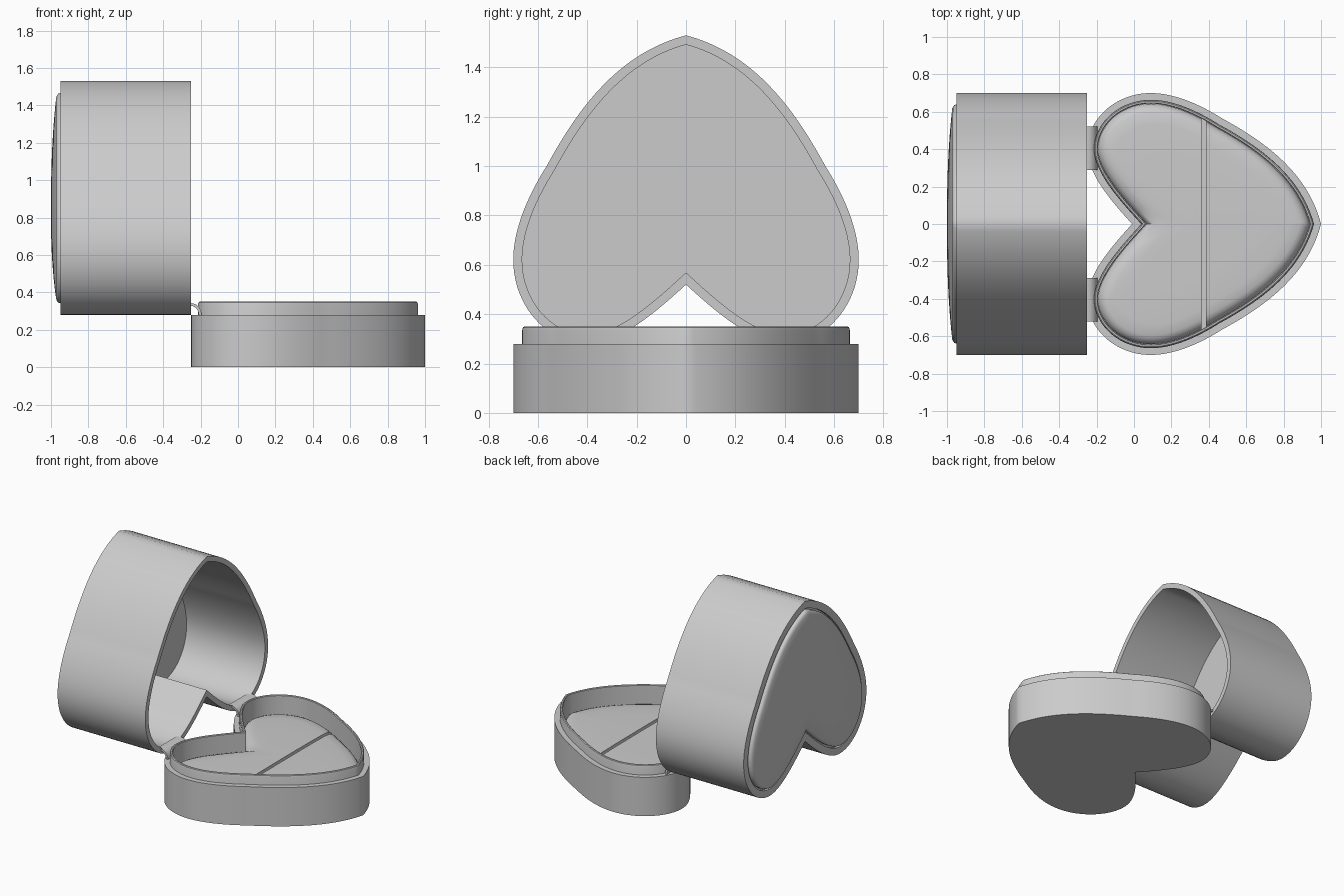
import bpy, bmesh, math
from mathutils import Vector

if "Cube" in bpy.data.objects:
    bpy.data.objects.remove(bpy.data.objects["Cube"])

def bezier(p0, p1, p2, p3, n=20):
    pts = []
    for i in range(n):
        t = i / n
        u = 1 - t
        pts.append(Vector(p0) * u**3 + Vector(p1) * 3*u*u*t + Vector(p2) * 3*u*t*t + Vector(p3) * t**3)
    return pts

# Heart outline: tip at x = 1, half drawn and mirrored in y
half = (bezier((1, 0), (.93, .27), (.71, .435), (.47, .565))
        + bezier((.47, .565), (.36, .635), (.22, .70), (.09, .70))
        + bezier((.09, .70), (-.10, .70), (-.25, .56), (-.25, .40))
        + bezier((-.25, .40), (-.25, .27), (-.12, .12), (-.01, 0))
        + [Vector((-.01, 0))])
heart = half + [Vector((p.x, -p.y)) for p in reversed(half[1:-1])]
CENTRE = Vector((.3, 0))

def inset(d):
    """Heart outline moved inwards by d with mitred corners."""
    out = []
    n = len(heart)
    for i, p in enumerate(heart):
        e1 = (p - heart[i - 1]).normalized()
        e2 = (heart[(i + 1) % n] - p).normalized()
        n1, n2 = Vector((-e1.y, e1.x)), Vector((-e2.y, e2.x))
        out.append(p + (n1 + n2) * (d / (1 + n1.dot(n2))))
    return out

def finish(ob):
    bpy.ops.object.select_all(action='DESELECT')
    ob.select_set(True)
    bpy.context.view_layer.objects.active = ob
    bpy.ops.object.shade_smooth_by_angle(angle=math.radians(35))

def add_object(name, bm):
    me = bpy.data.meshes.new(name)
    bm.to_mesh(me)
    bm.free()
    ob = bpy.data.objects.new(name, me)
    bpy.context.collection.objects.link(ob)
    return ob

def loft(profile, closed=False):
    """Skin heart rings; profile rows are (inset, height[, scale])."""
    bm = bmesh.new()
    rings = []
    for row in profile:
        s = row[2] if len(row) > 2 else 1
        rings.append([bm.verts.new((*(CENTRE + (p - CENTRE) * s), row[1])) for p in inset(row[0])])
    n = len(heart)
    pairs = list(zip(rings, rings[1:])) + ([(rings[-1], rings[0])] if closed else [])
    for a, b in pairs:
        for j in range(n):
            k = (j + 1) % n
            bm.faces.new((a[j], a[k], b[k], b[j]))
    if not closed:
        bm.faces.new(rings[0][::-1])
        bm.faces.new(rings[-1])
    return bm

# Base tray with a recessed floor
finish(add_object("base_tray", loft([(0, 0), (0, .28), (.036, .28), (.036, .10)])))

# Raised inner rim
finish(add_object("inner_rim", loft([(.036, .10), (.036, .335), (.039, .346), (.044, .35),
                                     (.052, .35), (.056, .346), (.056, .10)], closed=True)))

# Cushion in two halves with the ring slot between them
cushion_rows = [(.057, .11), (.057, .18), (.061, .197), (.070, .212), (.085, .225),
                (.105, .233), (.105, .238, .9), (.105, .241, .6), (.105, .242, .02)]
for name, x, keep in (("cushion_back", .36, 1), ("cushion_front", .385, -1)):
    bm = loft(cushion_rows)
    bmesh.ops.triangulate(bm, faces=[f for f in bm.faces if len(f.verts) > 4])
    cut = bmesh.ops.bisect_plane(bm, geom=bm.verts[:] + bm.edges[:] + bm.faces[:],
                                 plane_co=(x, 0, 0), plane_no=(keep, 0, 0), clear_outer=True)
    rim = [e for e in cut["geom_cut"] if isinstance(e, bmesh.types.BMEdge) and e.is_boundary]
    bmesh.ops.holes_fill(bm, edges=rim, sides=0)
    finish(add_object(name, bm))

# Open lid shell and domed back panel, stood upright behind the base
lid_rows = [(.036, .625), (.036, 0), (0, 0), (0, .70), (.050, .70), (.050, .68)]
panel_rows = [(.062, .67), (.062, .703), (.065, .711), (.072, .717), (.084, .722)]
panel_rows += [(.084, .722 + .028 * (1 - s ** 2.5), s) for s in (.93, .85, .75, .6, .45, .3, .15, .03)]
for name, rows in (("lid_shell", lid_rows), ("lid_panel", panel_rows)):
    ob = add_object(name, loft(rows))
    ob.rotation_euler = (0, -math.pi / 2, 0)
    ob.location = (-.25, 0, .53)
    finish(ob)

# Pair of curved hinge leaves
arc = [math.radians(a) for a in range(0, 91, 15)]
section = [(-.25 + .055 * math.cos(a), .28 + .062 * math.sin(a)) for a in arc] + [(-.28, .342), (-.28, .327)]
section += [(-.25 + .040 * math.cos(a), .28 + .047 * math.sin(a)) for a in reversed(arc)]
for side, name in ((1, "hinge_left"), (-1, "hinge_right")):
    bm = bmesh.new()
    a, b = [[bm.verts.new((x, side * y, z)) for x, z in section] for y in (.29, .52)]
    for j in range(len(section)):
        k = (j + 1) % len(section)
        bm.faces.new((a[j], a[k], b[k], b[j]))
    bm.faces.new(a[::-1])
    bm.faces.new(b)
    bmesh.ops.recalc_face_normals(bm, faces=bm.faces)
    finish(add_object(name, bm))
